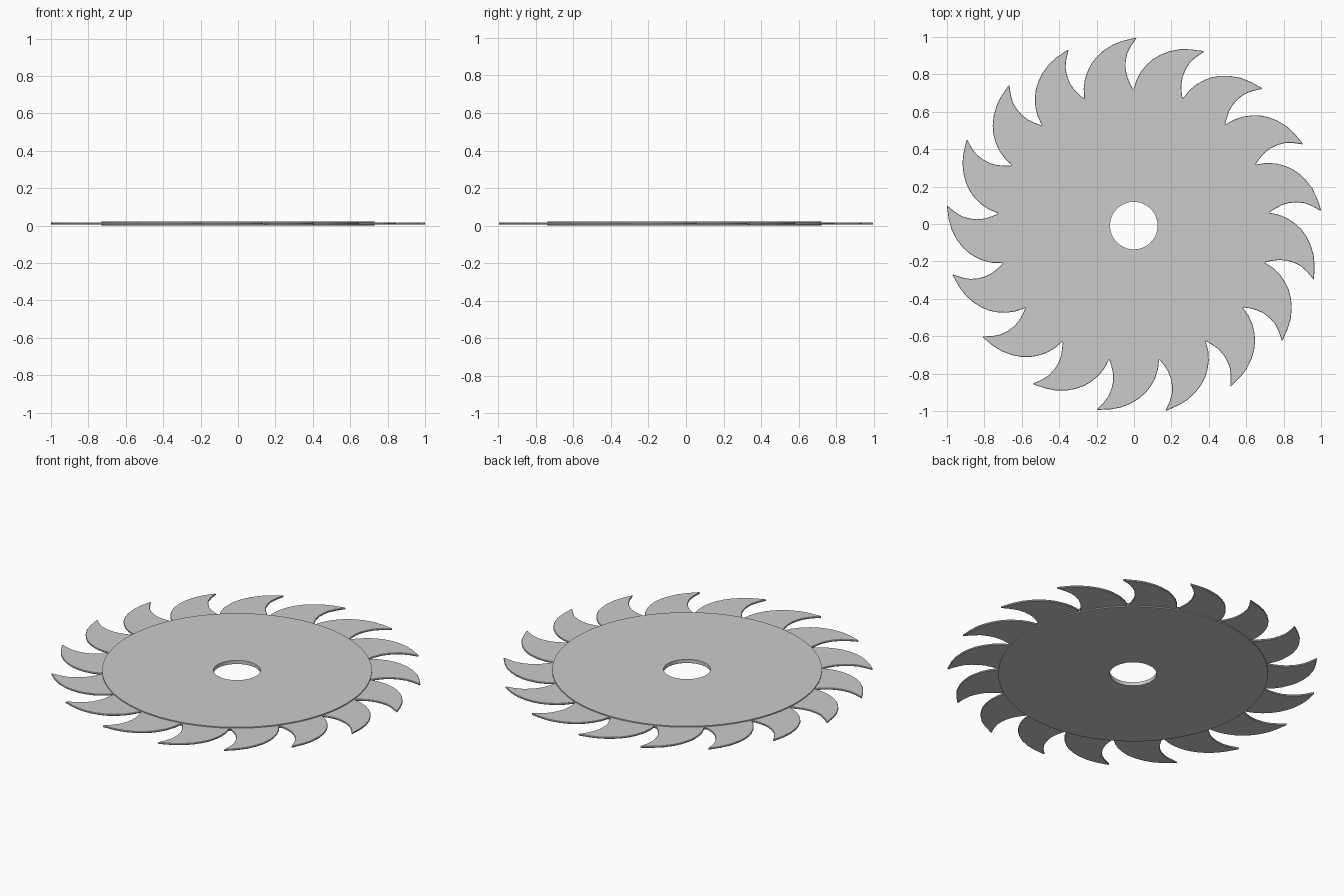
import bpy, bmesh, math
from math import cos, sin, radians

if "Cube" in bpy.data.objects:
    bpy.data.objects.remove(bpy.data.objects["Cube"])

CX, CY = -0.001, -0.0085      # axis of the disc, so that the bounds are centred
TEETH = 17
HUB_R, HOLE_R, HUB_H = 0.73, 0.127, 0.022


def polar(r, deg):
    return CX + r * cos(radians(deg)), CY + r * sin(radians(deg))


def finish(name, bm):
    bmesh.ops.recalc_face_normals(bm, faces=bm.faces[:])
    me = bpy.data.meshes.new(name)
    bm.to_mesh(me)
    bm.free()
    ob = bpy.data.objects.new(name, me)
    bpy.context.collection.objects.link(ob)
    bpy.ops.object.select_all(action='DESELECT')
    ob.select_set(True)
    bpy.context.view_layer.objects.active = ob
    bpy.ops.object.shade_smooth_by_angle(angle=radians(30))
    return ob


# Hub disc: square cross-section swept round, leaving the arbor hole
bm = bmesh.new()
N = 64
section = [(HOLE_R, 0), (HUB_R, 0), (HUB_R, HUB_H), (HOLE_R, HUB_H)]
rings = [[bm.verts.new((*polar(r, 360 * i / N), z)) for r, z in section] for i in range(N)]
for i in range(N):
    a, b = rings[i], rings[(i + 1) % N]
    for k in range(4):
        m = (k + 1) % 4
        bm.faces.new((a[k], b[k], b[m], a[m]))
finish("hub_disc", bm)

# Hooked teeth: (radius, angle from the tooth's back root), tucked into the hub
profile = [(0.70, 0), (0.733, 0), (0.78, -1.1), (0.825, -2.7), (0.865, -4.7), (0.895, -6.5),
           (0.925, -8.9), (0.95, -11.4), (0.975, -14.7), (0.99, -17.8), (1.0044, -21.7),
           (1.002, -22.0), (0.96, -20.3), (0.92, -19.0), (0.88, -18.4), (0.84, -18.2),
           (0.80, -18.6), (0.76, -19.7), (0.725, -21.1), (0.70, -21.1)]
Z0, Z1 = 0.006, 0.016
bm = bmesh.new()
for t in range(TEETH):
    root = 111.2 + 360 * t / TEETH
    pts = [polar(r, root + d) for r, d in profile]
    low = [bm.verts.new((x, y, Z0)) for x, y in pts]
    top = [bm.verts.new((x, y, Z1)) for x, y in pts]
    bm.faces.new(low[::-1])
    bm.faces.new(top)
    for i in range(len(pts)):
        j = (i + 1) % len(pts)
        bm.faces.new((low[i], low[j], top[j], top[i]))
bmesh.ops.recalc_face_normals(bm, faces=bm.faces[:])

# Small chamfer along the tooth rims
rims = [e for e in bm.edges if abs(e.verts[0].co.z - e.verts[1].co.z) < 1e-6]
bmesh.ops.bevel(bm, geom=rims, offset=0.002, segments=1, profile=0.5,
                affect='EDGES', clamp_overlap=True)
finish("teeth", bm)
